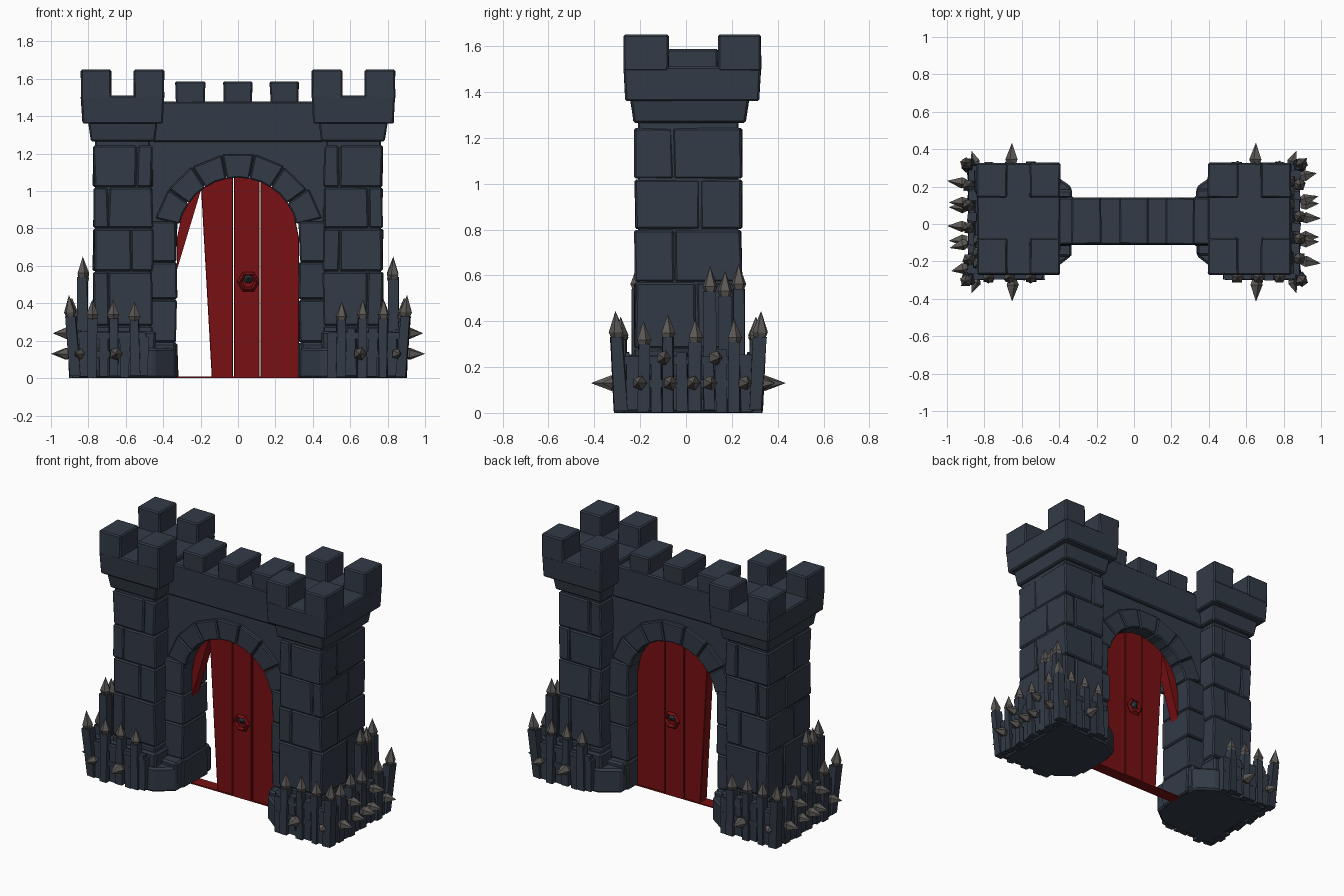
import bpy, bmesh, math, random
from mathutils import Vector, Matrix

if "Cube" in bpy.data.objects:
    bpy.data.objects.remove(bpy.data.objects["Cube"])

random.seed(4)
CY = 0.01  # middle of the gate in y


def material(name, rgb):
    m = bpy.data.materials.new(name)
    m.diffuse_color = (*rgb, 1)
    m.use_nodes = True
    m.node_tree.nodes["Principled BSDF"].inputs["Base Color"].default_value = m.diffuse_color
    return m


STONE = material("slate_stone", (0.032, 0.043, 0.062))
RED = material("red_door_paint", (0.19, 0.005, 0.006))
GREY = material("grey_spike", (0.105, 0.098, 0.092))


def finish(bm, name, mat, bevel=0.0, matrix=None):
    if matrix:
        bm.transform(matrix)
    bmesh.ops.recalc_face_normals(bm, faces=bm.faces[:])
    me = bpy.data.meshes.new(name)
    bm.to_mesh(me)
    bm.free()
    me.materials.append(mat)
    ob = bpy.data.objects.new(name, me)
    bpy.context.collection.objects.link(ob)
    if bevel:
        mod = ob.modifiers.new("chipped_edges", 'BEVEL')
        mod.width, mod.segments, mod.limit_method = bevel, 1, 'ANGLE'
    return ob


def box(bm, x, y, z, jit=0.0, inset=0.0):
    """Box from three ranges; inset narrows the bottom, jit shakes the corners."""
    x, y = sorted(x), sorted(y)
    cx, cy = sum(x) / 2, sum(y) / 2
    r = lambda: random.uniform(-jit, jit)
    rings = []
    for k, zz in enumerate(z):
        d = inset if k == 0 else 0
        rings.append([bm.verts.new((a - math.copysign(d, a - cx) + r(),
                                    b - math.copysign(d, b - cy) + r(), zz))
                      for a, b in ((x[0], y[0]), (x[1], y[0]), (x[1], y[1]), (x[0], y[1]))])
    lo, hi = rings
    bm.faces.new(lo[::-1])
    bm.faces.new(hi)
    for i in range(4):
        j = (i + 1) % 4
        bm.faces.new((lo[i], lo[j], hi[j], hi[i]))


def slab(bm, pts, a, b, vertical=True):
    """Extrude an outline: (x, z) along y when vertical, else (x, y) along z."""
    P = (lambda p, t: (p[0], t, p[1])) if vertical else (lambda p, t: (p[0], p[1], t))
    A = [bm.verts.new(P(p, a)) for p in pts]
    B = [bm.verts.new(P(p, b)) for p in pts]
    bm.faces.new(A)
    bm.faces.new(B[::-1])
    for i in range(len(pts)):
        j = (i + 1) % len(pts)
        bm.faces.new((A[i], B[i], B[j], A[j]))


def spike(bm, pos, direction, length, r, sides=5):
    """Faceted thorn: narrow root, wide collar, sharp point."""
    d = Vector(direction).normalized()
    q = d.to_track_quat('Z', 'Y')
    rings = []
    for t, rr in ((0, 0.6 * r), (0.28 * length, r)):
        rings.append([bm.verts.new(Vector(pos) + q @ Vector((
            rr * math.cos(2 * math.pi * i / sides), rr * math.sin(2 * math.pi * i / sides), t)))
            for i in range(sides)])
    tip = bm.verts.new(Vector(pos) + d * length)
    bm.faces.new(rings[0][::-1])
    for i in range(sides):
        j = (i + 1) % sides
        bm.faces.new((rings[0][i], rings[0][j], rings[1][j], rings[1][i]))
        bm.faces.new((rings[1][i], rings[1][j], tip))


# Towers: stacked stone blocks, flared ledge and battlements
def tower(side, s):
    X = lambda a, b: (s * a, s * b)
    bm = bmesh.new()
    box(bm, X(0.47, 0.765), (-0.21, 0.23), (0, 1.28))
    zs = (0, 0.28, 0.57, 0.80, 1.02, 1.245)
    for k in range(5):
        mx = 0.615 + (0.06 if k % 2 else -0.06) + random.uniform(-0.02, 0.02)
        my = CY + (0.05 if k % 2 else -0.06) + random.uniform(-0.02, 0.02)
        for a, b in ((0.457, mx - 0.002), (mx + 0.002, 0.772)):
            for c, d in ((-0.222, my - 0.002), (my + 0.002, 0.242)):
                box(bm, X(a, b), (c, d), (zs[k] + 0.002, zs[k + 1] - 0.002), 0.006)
    finish(bm, side + "_tower_blocks", STONE, 0.008)
    bm = bmesh.new()
    box(bm, X(0.43, 0.80), (-0.243, 0.275), (1.265, 1.37), 0.002, 0.015)
    box(bm, X(0.395, 0.84), (-0.272, 0.327), (1.36, 1.51), 0.002, 0.008)
    for a, b in ((0.395, 0.557), (0.678, 0.84)):
        for c, d in ((-0.272, -0.075), (0.14, 0.327)):
            box(bm, X(a, b), (c, d), (1.49, 1.65), 0.002)
    finish(bm, side + "_tower_battlement", STONE, 0.008)
    # plinth, door jambs
    bm = bmesh.new()
    slab(bm, [(s * x, y) for x, y in ((0.335, -0.17), (0.45, -0.26), (0.85, -0.28),
              (0.85, 0.30), (0.45, 0.28), (0.335, 0.20))], 0, 0.16, False)
    box(bm, X(0.335, 0.5), (-0.17, 0.19), (0.02, 0.19), 0.008, -0.005)
    box(bm, X(0.44, 0.83), (-0.25, 0.27), (0.10, 0.25), 0.008, -0.01)
    finish(bm, side + "_plinth", STONE, 0.012)
    bm = bmesh.new()
    jz = (0.0, 0.19, 0.42, 0.62, 0.84)
    for k in range(4):
        box(bm, X(0.322 + 0.006 * (k % 2), 0.47), (-0.115, 0.145),
            (jz[k] + 0.002, jz[k + 1] - 0.002), 0.005)
    finish(bm, side + "_jamb", STONE, 0.008)


tower("left", -1)
tower("right", 1)

# Curtain wall with arched opening
bm = bmesh.new()
R, ZC = 0.335, 0.75
arc = [(R * math.cos(math.pi * i / 12), ZC + R * math.sin(math.pi * i / 12)) for i in range(13)]
slab(bm, [(-0.48, 0), (-0.48, 1.28), (0.48, 1.28), (0.48, 0), (R, 0)] + arc + [(-R, 0)], -0.085, 0.115)
finish(bm, "gate_wall", STONE)

# Parapet band and merlons
bm = bmesh.new()
box(bm, (-0.46, 0.46), (-0.11, 0.142), (1.262, 1.48), 0, 0.006)
for a, b in ((-0.335, -0.175), (-0.08, 0.078), (0.17, 0.325)):
    box(bm, (a, b), (-0.11, 0.142), (1.46, 1.587), 0.003, -0.004)
finish(bm, "wall_parapet", STONE, 0.008)

# Arch stones
bm = bmesh.new()
N, A0 = 7, math.radians(13)
step = (math.pi - 2 * A0) / N
for i in range(N):
    a, b = A0 + i * step + 0.006, A0 + (i + 1) * step - 0.006
    ro = 0.455 + random.uniform(-0.006, 0.006)
    pts = [(r * math.cos(t), ZC + r * math.sin(t)) for r, t in
           ((0.32, a), (ro, a), (ro, b), (0.32, b), (0.322, (a + b) / 2))]
    slab(bm, pts, -0.112, 0.142)
finish(bm, "arch_stones", STONE, 0.007)


# Door: planks, broken shard on the left, sill
def arch_top(x0, x1, n=5):
    xs = [x0 + (x1 - x0) * i / n for i in range(n + 1)]
    return [(x, ZC + math.sqrt(max(0, 0.326 ** 2 - x * x))) for x in xs]


bm = bmesh.new()
slab(bm, [(-0.14, 0.0), (-0.026, 0.0)] + arch_top(-0.026, -0.197), -0.02, 0.05)
slab(bm, [(-0.022, 0.0), (0.116, 0.0)] + arch_top(0.116, -0.022), -0.026, 0.056)
slab(bm, [(0.12, 0.0), (0.326, 0.0)] + arch_top(0.326, 0.12, 8), -0.02, 0.05)
finish(bm, "door_planks", RED, 0.003)
bm = bmesh.new()
slab(bm, [(-0.326, 0.58)] + arch_top(-0.326, -0.197), -0.02, 0.05)
finish(bm, "broken_door_shard", RED)
bm = bmesh.new()
box(bm, (-0.335, 0.335), (-0.025, 0.055), (0, 0.008))
finish(bm, "door_sill", RED)

# Door rings on both sides
for name, y, s in (("front", -0.026, -1), ("back", 0.056, 1)):
    bpy.ops.mesh.primitive_torus_add(major_segments=6, minor_segments=4, major_radius=0.046,
                                     minor_radius=0.014, location=(0.055, y + s * 0.014, 0.515),
                                     rotation=(math.pi / 2, 0, 0))
    ring = bpy.context.object
    ring.name = name + "_door_ring"
    ring.data.materials.append(RED)
    bm = bmesh.new()
    spike(bm, (0.055, y, 0.535), (0, s, 0), 0.04, 0.03, 6)
    finish(bm, name + "_door_knob", STONE)


# Spiked palisade round three sides of each tower (the left one is turned half round)
def palisade(side, turn):
    random.seed(9)
    M = None
    if turn:
        c = Matrix.Translation((0, CY, 0))
        M = c @ Matrix.Rotation(math.pi, 4, 'Z') @ c.inverted()
    slats, tips = bmesh.new(), bmesh.new()

    def picket(x, y, top, tip=0.10, w=0.024, lean=(0, 0)):
        n = len(slats.verts)
        box(slats, (x - w, x + w), (y - w, y + w), (random.uniform(0, 0.015), top), 0.005)
        slats.verts.ensure_lookup_table()
        for v in slats.verts[n:]:
            v.co.x += lean[0] * v.co.z
            v.co.y += lean[1] * v.co.z
        if tip:
            spike(tips, (x + lean[0] * top, y + lean[1] * top, top - 0.012),
                  (lean[0], lean[1], 1), tip + 0.012, 0.034)

    # front and back rows
    for sgn in (-1, 1):
        y = CY + sgn * 0.295
        for x, top in ((0.55, 0.31), (0.663, 0.32), (0.775, 0.32)):
            picket(x, y, top, lean=(0.01, 0))
        for x in (0.505, 0.605, 0.72, 0.825):
            picket(x, y - sgn * 0.012, 0.245 + random.uniform(-0.03, 0.02), 0)
        picket(0.872, CY + sgn * 0.295, 0.33, 0.115, 0.026, (0.07, sgn * 0.05))
        for z in (0.11, 0.21):
            box(slats, (0.49, 0.88), (y - sgn * 0.02, y + sgn * 0.012), (z, z + 0.035), 0.004)
        spike(tips, (0.652, CY + sgn * 0.30, 0.13), (0, sgn, 0), 0.125, 0.036)
        spike(tips, (0.84, CY + sgn * 0.30, 0.13), (0.35, sgn, 0), 0.085, 0.03)
    # outer row
    for y, top in ((-0.185, 0.30), (-0.08, 0.33), (0.04, 0.31), (0.21, 0.31)):
        picket(0.875, y, top, lean=(0.03, 0))
    for y in (-0.235, -0.13, -0.02, 0.10, 0.155, 0.26):
        picket(0.865, y, 0.25 + random.uniform(-0.03, 0.03), 0)
    for y, top in ((0.105, 0.53), (0.17, 0.51), (0.23, 0.54)):
        picket(0.83, y, top, 0.11, 0.026)
    for z in (0.11, 0.21):
        box(slats, (0.85, 0.885), (-0.29, 0.31), (z, z + 0.035), 0.004)
    for y, z, L, dy in ((-0.2, 0.13, 0.11, -0.1), (-0.07, 0.13, 0.10, 0), (0.1, 0.13, 0.10, 0.1),
                        (0.25, 0.13, 0.09, 0.25), (-0.1, 0.24, 0.10, 0.05), (0.12, 0.24, 0.10, 0.3),
                        (0.03, 0.13, 0.11, 0)):
        spike(tips, (0.89, y, z), (1, dy, 0), L, 0.033)
    finish(slats, side + "_palisade_slats", STONE, 0, M)
    finish(tips, side + "_palisade_spikes", GREY, 0, M)


palisade("right", False)
palisade("left", True)
